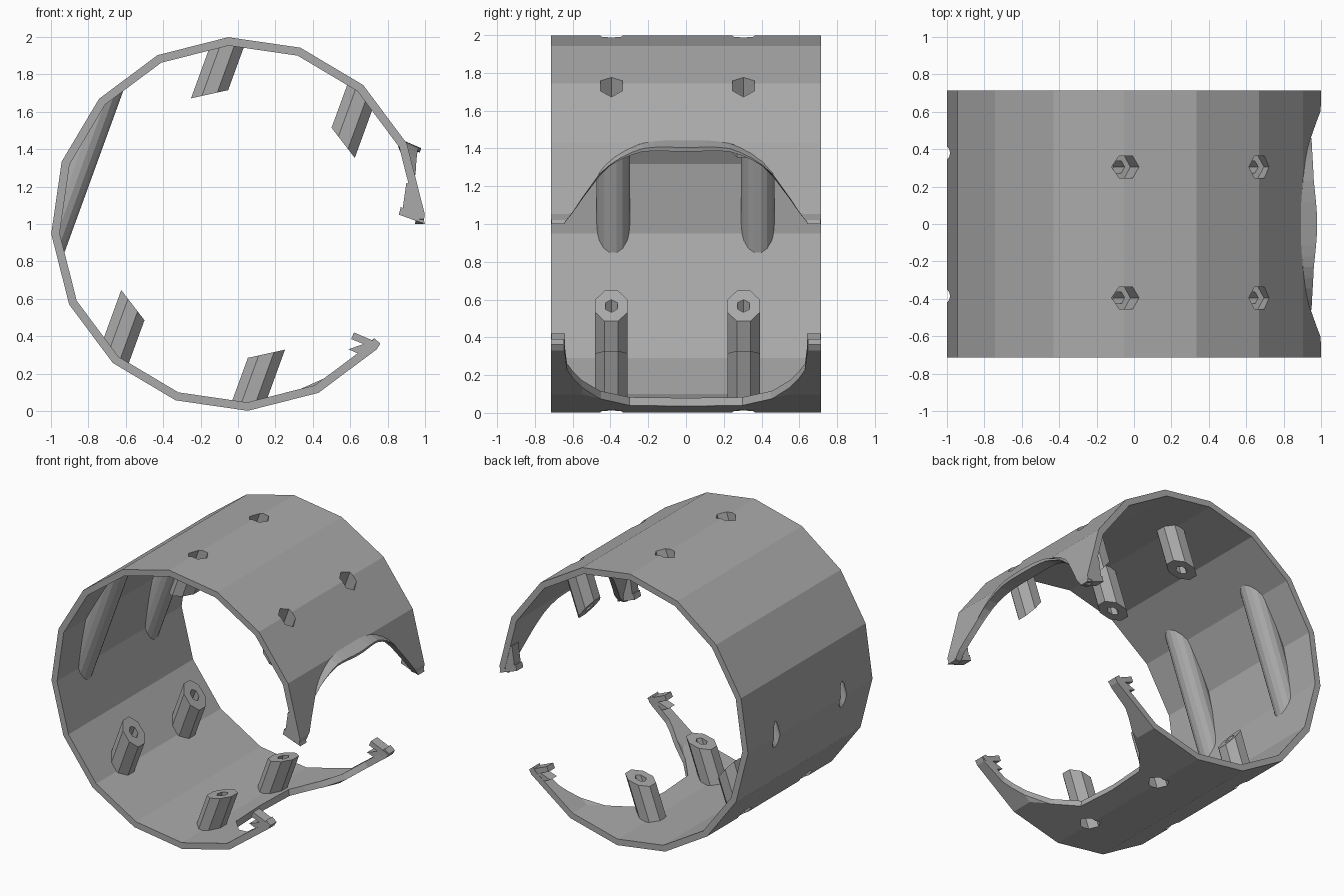
import bpy, bmesh, math
from math import sin, cos, pi, radians, sqrt

cube = bpy.data.objects.get("Cube")
if cube:
    bpy.data.objects.remove(cube)

grey = bpy.data.materials.new("plain_grey")
grey.use_nodes = True
grey.diffuse_color = (0.4, 0.4, 0.4, 1)
grey.node_tree.nodes["Principled BSDF"].inputs["Base Color"].default_value = (0.4, 0.4, 0.4, 1)

HALF = 0.715            # half width of the band
STEP = 22.5             # angle of one facet
START = 3.0             # angle of the first facet corner
TILT = radians(20)      # lean of all the screw axes


def loft(bm, loops):
    """Skin a row of equal loops into a closed solid."""
    rows = [[bm.verts.new(p) for p in loop] for loop in loops]
    n = len(rows[0])
    for a, b in zip(rows, rows[1:]):
        for i in range(n):
            j = (i + 1) % n
            bm.faces.new((a[i], a[j], b[j], b[i]))
    for row in (rows[0], rows[-1]):
        for i in range(n // 2 - 1):
            bm.faces.new((row[i], row[i + 1], row[n - 2 - i], row[n - 1 - i]))


def make(name, solids):
    bm = bmesh.new()
    for loops in solids:
        loft(bm, loops)
    bmesh.ops.remove_doubles(bm, verts=bm.verts, dist=0.0005)
    bmesh.ops.dissolve_degenerate(bm, edges=bm.edges, dist=0.0005)
    bmesh.ops.recalc_face_normals(bm, faces=bm.faces)
    mesh = bpy.data.meshes.new(name)
    bm.to_mesh(mesh)
    bm.free()
    mesh.materials.append(grey)
    obj = bpy.data.objects.new(name, mesh)
    bpy.context.collection.objects.link(obj)
    return obj


def curve(points, y):
    """Piecewise linear value at the mirrored position |y|."""
    y = abs(y)
    for (a, va), (b, vb) in zip(points, points[1:]):
        if y <= b:
            return va + (vb - va) * (y - a) / (b - a)
    return points[-1][1]


def polar(r, deg, y):
    return (r * cos(radians(deg)), y, 1 + r * sin(radians(deg)))


def facet(r, deg):
    """Radius of the faceted ring at an angle."""
    off = (deg - START) % STEP - STEP / 2
    return r * cos(radians(STEP / 2)) / cos(radians(off))


def leaning(p, s, y):
    """Point from sideways offset p and distance s along the leaning axis."""
    return (-cos(TILT) * p + sin(TILT) * s, y, 1 + sin(TILT) * p + cos(TILT) * s)


# Band: faceted open ring whose ends are scooped into arms
upper = [(0, 26), (.15, 26), (.25, 25), (.38, 20.5), (.46, 15.5), (.55, 8),
         (.6, 3.5), (.64, .6), (.68, 0), (.715, 1.5)]
lower = [(0, 281), (.3, 282), (.45, 290), (.55, 299), (.6, 304),
         (.63, 308), (.645, 320), (.715, 320)]
side = sorted({y for y, _ in upper + lower})
columns = [-y for y in reversed(side)] + side[1:]
corners = [-5] + [START + STEP * k for k in range(15)] + [330]


def band_loop(y):
    u, l = curve(upper, y), curve(lower, y)
    angles = [min(max(a, u), l) for a in corners]
    outer = [polar(facet(1, a), a, y) for a in angles]
    inner = [polar(facet(.955, a), a, y) for a in angles]
    return outer + inner[::-1]


band = make("band", [[band_loop(y) for y in columns]])


# Flared lip over the upper scoop
def lip_loop(y):
    f = 1 - (y / .46) ** 2
    u = curve(upper, y)
    return [polar(.96, u + 3, y), polar(.985 + .075 * f, u - 3.5 * f, y),
            polar(.985 + .06 * f, u - 4.5 * f, y), polar(.95, u - f, y)]


make("scoop_lip", [[lip_loop(.46 * k / 8) for k in range(-8, 9)]])

# Snap hooks at the four arm tips
profiles = {
    "upper_hook": [(1.0, 1.0), (.86, 1.05), (.87, 1.09), (.985, 1.05)],
    "upper_gusset": [(.965, 1.05), (.88, 1.08), (.9, 1.22), (.95, 1.2)],
    "lower_hook": [(.76, .36), (.62, .42), (.605, .385), (.73, .335)],
    "lower_gusset": [(.73, .34), (.69, .365), (.59, .33), (.66, .3)],
}
for name, pts in profiles.items():
    make(name, [[[(x, sg * y, z) for x, z in pts] for y in (.64, HALF - .002)]
                for sg in (-1, 1)])

# Screw posts: leaning prisms with the tips cut square to the ring radius
post_solids, hole_solids = [], []
for p0 in (-.38, .38):
    for s0 in (-.6, .6):
        sign = 1 if s0 > 0 else -1
        for y0 in (-.395, .305):
            tip, base = [], []
            for k in range(8):
                a = pi / 8 + k * pi / 4
                p, y = p0 + .093 * cos(a), y0 + .093 * sin(a)
                tip.append(leaning(p, (p0 * p0 + s0 * s0 - p * p0) / s0, y))
                base.append(leaning(p, sign * sqrt(.97 ** 2 - p * p), y))
            post_solids.append([tip, base])
            # Stepped hexagonal bore
            hole_solids.append([
                [leaning(p0 + r * cos(k * pi / 3), sign * s, y0 + r * sin(k * pi / 3))
                 for k in range(6)]
                for s, r in ((1.15, .068), (.8, .068), (.8, .036), (.4, .036))])
posts = make("screw_posts", post_solids)

# Long half-buried tubes along the closed side
tube_solids = []
for y0 in (-.385, .38):
    ends = [[], []]
    for k in range(16):
        a = pi / 16 + k * pi / 8
        p, y = .908 + .09 * cos(a), y0 + .09 * sin(a)
        s = sqrt(max(.97 ** 2 - p * p, 0.0004))
        p = min(p, .969)
        ends[0].append(leaning(p, -s, y))
        ends[1].append(leaning(p, s, y))
    tube_solids.append(ends)
    hole_solids.append([
        [leaning(.905 + .037 * cos(k * pi / 6), s, y0 + .037 * sin(k * pi / 6))
         for k in range(12)] for s in (-.8, .1)])
tubes = make("side_tubes", tube_solids)

# Drill all the bores
cutter = make("bore_cutter", hole_solids)
cutter.hide_render = True
for obj in (band, posts, tubes):
    mod = obj.modifiers.new("bores", 'BOOLEAN')
    mod.operation = 'DIFFERENCE'
    mod.solver = 'EXACT'
    mod.object = cutter
    bpy.context.view_layer.objects.active = obj
    bpy.ops.object.modifier_apply(modifier=mod.name)
bpy.data.objects.remove(cutter)
